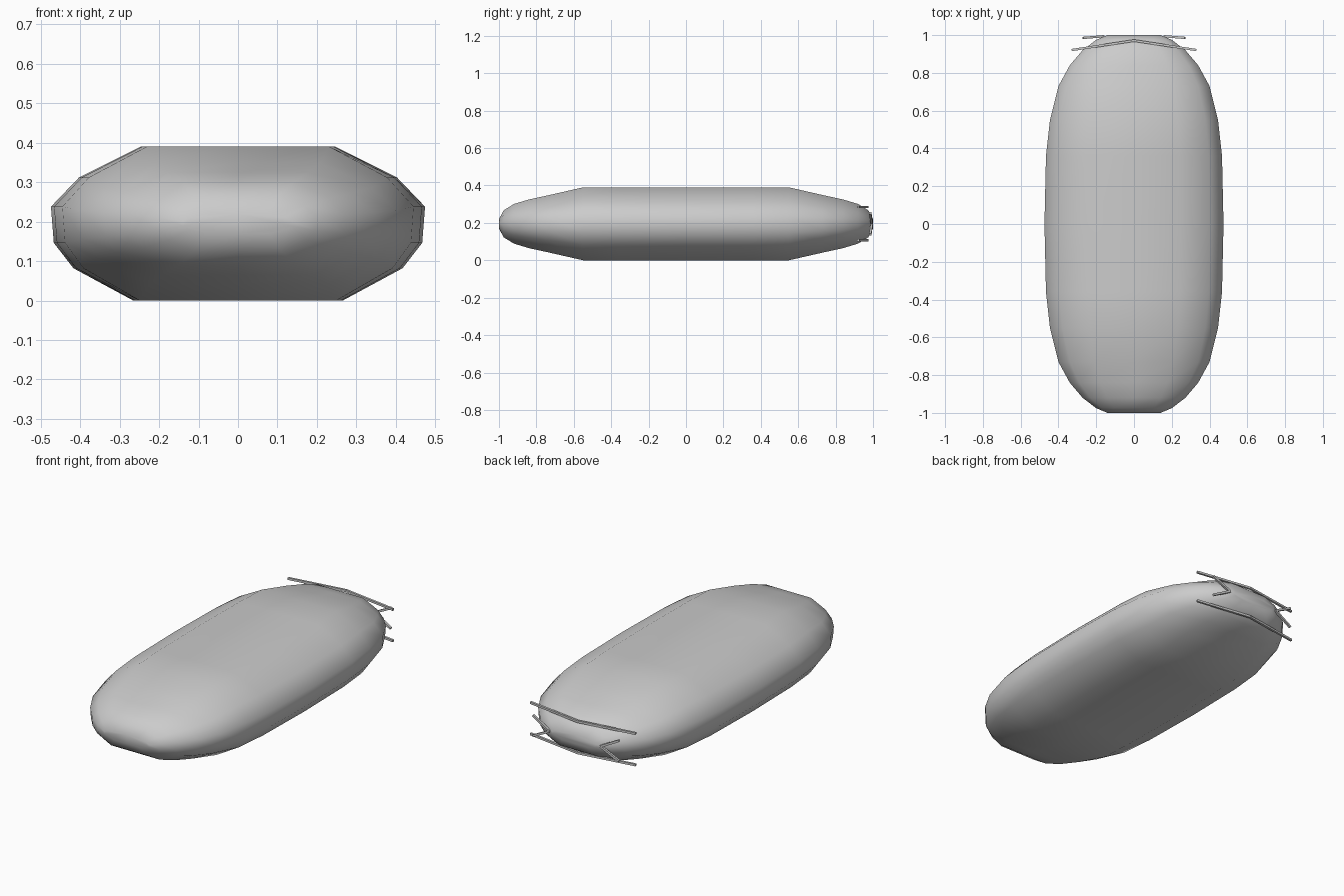
import bpy, bmesh
from mathutils import Vector

if "Cube" in bpy.data.objects:
    bpy.data.objects.remove(bpy.data.objects["Cube"])

MID = 0.195  # height of the body's centre line

# Body: one rounded section swept along y, mirrored front to back
half = [(0.0, 0.474, 0.195), (0.36, 0.466, 0.195), (0.55, 0.445, 0.195),
        (0.73, 0.40, 0.154), (0.84, 0.34, 0.13), (0.92, 0.272, 0.106),
        (0.975, 0.20, 0.072), (1.0, 0.14, 0.025)]
section = [(0, 1), (0.52, 1), (0.85, 0.6), (1, 0.22), (0.985, -0.25),
           (0.88, -0.58), (0.56, -1), (0, -1)]
section += [(-u, v) for u, v in section[-2:0:-1]]
stations = [(-y, w, h) for y, w, h in half[:0:-1]] + half

bm = bmesh.new()
rings = [[bm.verts.new((u * w, y, MID + v * h)) for u, v in section]
         for y, w, h in stations]
n = len(section)
for a, b in zip(rings, rings[1:]):
    for i in range(n):
        j = (i + 1) % n
        bm.faces.new((a[i], a[j], b[j], b[i]))
bm.faces.new(rings[0])
bm.faces.new(rings[-1][::-1])
bmesh.ops.recalc_face_normals(bm, faces=bm.faces)
mesh = bpy.data.meshes.new("body")
bm.to_mesh(mesh)
bm.free()
for p in mesh.polygons:
    p.use_smooth = True
body = bpy.data.objects.new("body", mesh)
bpy.context.collection.objects.link(body)


def rod(name, points, size=0.012):
    """Thin square rod following a bent path."""
    bm = bmesh.new()
    for p, q in zip(points, points[1:]):
        p, q = Vector(p), Vector(q)
        d = q - p
        geo = bmesh.ops.create_cube(bm, size=1.0)["verts"]
        bmesh.ops.scale(bm, vec=(size, size, d.length), verts=geo)
        rot = d.to_track_quat('Z', 'Y').to_matrix()
        bmesh.ops.rotate(bm, matrix=rot, verts=geo)
        bmesh.ops.translate(bm, vec=(p + q) / 2, verts=geo)
    me = bpy.data.meshes.new(name)
    bm.to_mesh(me)
    bm.free()
    ob = bpy.data.objects.new(name, me)
    bpy.context.collection.objects.link(ob)


# Long bent strips across the back end
for name, z in (("upper_strip", 0.285), ("lower_strip", 0.107)):
    rod(name, [(-0.33, 0.921, z), (0, 0.971, z), (0.33, 0.921, z)])

# Small chevrons pointing inward on each side of the back end
for name, s in (("left_chevron", -1), ("right_chevron", 1)):
    rod(name, [(s * 0.27, 0.985, MID + 0.058), (s * 0.16, 0.994, MID),
               (s * 0.27, 0.985, MID - 0.058)])
